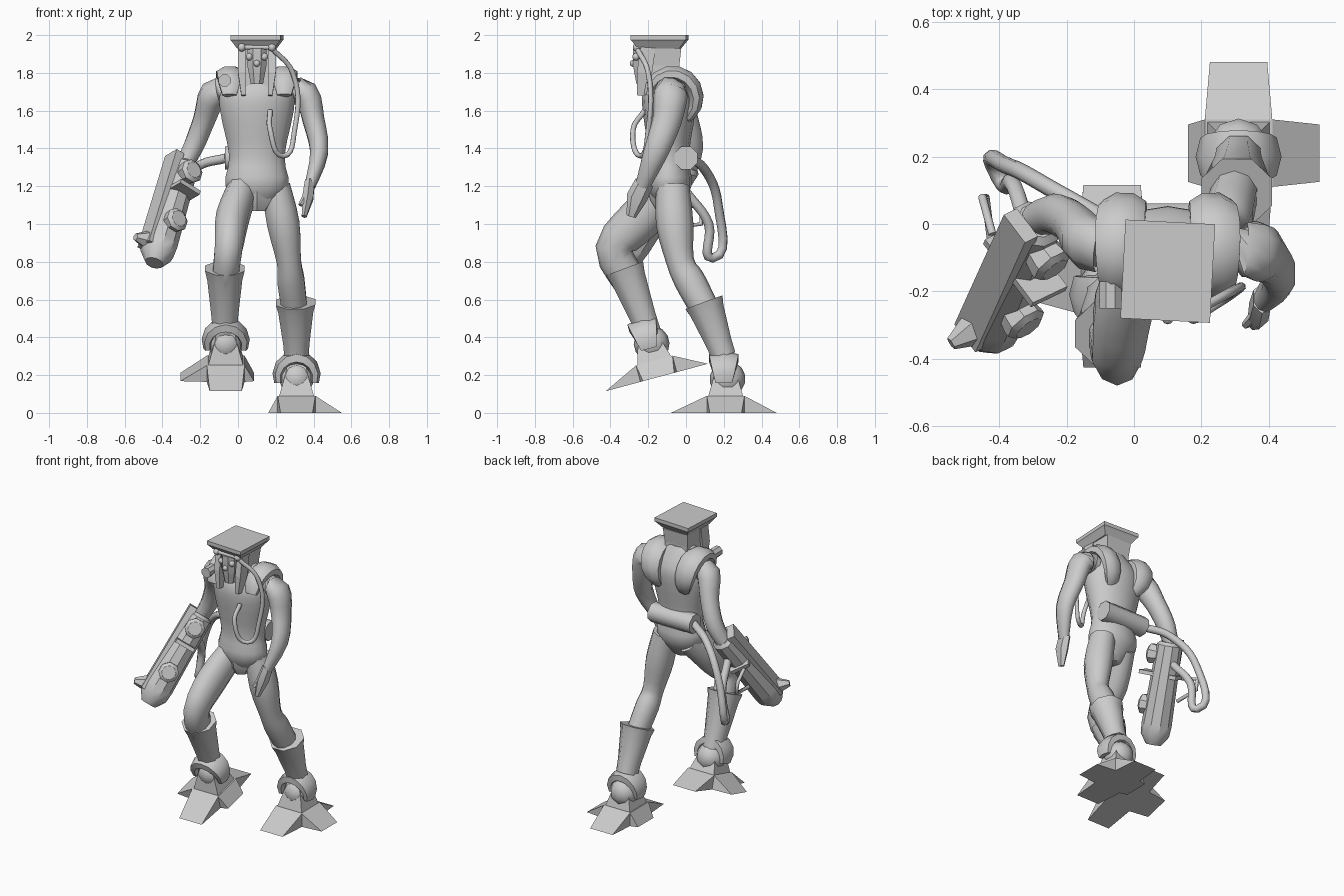
import bpy, bmesh, math
from mathutils import Vector, Matrix

cube = bpy.data.objects.get("Cube")
if cube:
    bpy.data.objects.remove(cube, do_unlink=True)

grey = bpy.data.materials.new("plain grey")
grey.use_nodes = True
grey.diffuse_color = (.6, .6, .6, 1)
grey.node_tree.nodes["Principled BSDF"].inputs["Base Color"].default_value = grey.diffuse_color
identity = Matrix.Identity(4)
across, forward = Vector((1, 0, 0)), Vector((0, 1, 0))
middle = .1  # x of the spine


def finish(name, bm, place=identity, sharp_angle=0):
    bm.transform(place)
    bmesh.ops.recalc_face_normals(bm, faces=bm.faces)
    mesh = bpy.data.meshes.new(name)
    bm.to_mesh(mesh)
    bm.free()
    mesh.materials.append(grey)
    part = bpy.data.objects.new(name, mesh)
    bpy.context.collection.objects.link(part)
    if sharp_angle:
        bpy.ops.object.select_all(action='DESELECT')
        part.select_set(True)
        bpy.context.view_layer.objects.active = part
        bpy.ops.object.shade_smooth_by_angle(angle=math.radians(sharp_angle))


def spline(rows, steps=3):
    """Smoothly fill in rings between the given ones."""
    rows = [Vector(row) for row in rows]
    last = len(rows) - 1
    filled = []
    for i in range(last):
        before, start, end, after = rows[max(i - 1, 0)], rows[i], rows[i + 1], rows[min(i + 2, last)]
        for k in range(steps):
            t = k / steps
            bend = before * 2 - start * 5 + end * 4 - after
            twist = start * 3 - before - end * 3 + after
            filled.append(start + ((end - before) * t + bend * t * t + twist * t ** 3) / 2)
    return filled + rows[last:]


def loft(name, rows, sides=10, depth=1, axis=across, place=identity, sharp_angle=0):
    """Skin rings (x, y, z, radius along axis); depth scales the other radius."""
    bm = bmesh.new()
    centres = [Vector(row[:3]) for row in rows]
    corner = 1 / math.cos(math.pi / sides) if sides == 4 else 1
    rings = []
    for i, row in enumerate(rows):
        along = (centres[min(i + 1, len(rows) - 1)] - centres[max(i - 1, 0)]).normalized()
        u = (axis - along * axis.dot(along)).normalized()
        v = along.cross(u) * depth
        angles = [(k + .5) * math.tau / sides for k in range(sides)]
        rings.append([bm.verts.new(centres[i] + (u * math.cos(a) + v * math.sin(a)) * row[3] * corner)
                      for a in angles])
    for ring, following in zip(rings, rings[1:]):
        for k in range(sides):
            j = (k + 1) % sides
            bm.faces.new((ring[k], ring[j], following[j], following[k]))
    bm.faces.new(rings[0])
    bm.faces.new(rings[-1])
    finish(name, bm, place, sharp_angle)


def limb(name, joints, depth=1):
    loft(name, spline(joints), depth=depth, sharp_angle=50)


def column(name, profile, y, **options):
    """Upright loft on the spine from (height, half width) pairs."""
    loft(name, [(middle, y, z, r) for z, r in profile], **options)


def box(name, centre, size, place):
    bm = bmesh.new()
    bmesh.ops.create_cube(bm, size=1, matrix=Matrix.Translation(centre) @ Matrix.Diagonal((*size, 1)))
    finish(name, bm, place)


def ball(name, centre, radius, place=identity):
    bm = bmesh.new()
    bmesh.ops.create_uvsphere(bm, u_segments=10, v_segments=7, radius=radius,
                              matrix=Matrix.Translation(centre))
    finish(name, bm, place, 50)


def hose(name, points, radius, kind='AUTO'):
    curve = bpy.data.curves.new(name, 'CURVE')
    curve.dimensions = '3D'
    curve.bevel_depth, curve.bevel_resolution, curve.resolution_u = radius, 2, 6
    curve.use_fill_caps = True
    path = curve.splines.new('BEZIER').bezier_points
    path.add(len(points) - 1)
    for knot, point in zip(path, points):
        knot.co = point
        knot.handle_left_type = knot.handle_right_type = kind
    curve.materials.append(grey)
    bpy.context.collection.objects.link(bpy.data.objects.new(name, curve))


# Torso and crotch plate
torso = spline([(1.07, .05), (1.2, .17), (1.36, .15), (1.6, .2), (1.71, .19), (1.83, .09)])
column("torso", torso, -.09, sides=14, depth=.7, sharp_angle=50)
column("crotch_plate", [(1.07, .05), (1.13, .09), (1.2, .1)], -.11, sides=6, depth=.9, sharp_angle=30)

# Head with a flared flat cap
column("head", [(1.72, .085), (1.84, .085), (1.93, .095)], -.12, sides=4)
column("face", [(1.74, .035), (1.79, .045), (1.84, .055), (1.93, .055)], -.23, sides=8, sharp_angle=30)
ball("nose", (middle, -.28, 1.85), .018)
loft("cap", [(0, 0, z, r) for z, r in ((1.93, .1), (1.965, .125), (1.975, .133), (2, .133))], sides=4, depth=1.1,
     place=Matrix.Translation((middle, -.14, 0)) @ Matrix.Rotation(math.radians(-3), 4, 'Z'))
hose("goggle_bar", [(middle + s * .08, -.26, 1.935) for s in (-1, 1)], .012, 'VECTOR')

# Paired parts of the head and shoulders, mirrored about the spine
for side, s in (("left", 1), ("right", -1)):
    collar = []
    for i in range(11):
        t = i / 10
        a = math.pi * (.05 + 1.3 * t)
        collar.append((middle + s * (.145 - .07 * t ** 4), -.075 - .13 * math.cos(a), 1.66 + .135 * math.sin(a),
                       .04 + .04 * math.sin(math.pi * t) ** .7 - .02 * t ** 4))
    loft(side + "_collar", collar, sides=8, depth=.6, sharp_angle=40)
    loft(side + "_face_guard", [(middle + s * .08, -.2, 1.94, .02), (middle + s * .08, -.22, 1.8, .02),
                                (middle + s * .07, -.235, 1.68, .012)], sides=4, depth=2)
    ball(side + "_eye", (middle + s * .04, -.265, 1.885), .02)
    ball(side + "_goggle_end", (middle + s * .08, -.26, 1.935), .022)
loft("shoulder_lamp", [(-.07, y, 1.76, .035) for y in (-.25, -.17)], sides=8, sharp_angle=30)

# Cable looping over the left chest
hose("chest_cable", [(.18, -.26, 1.93), (.29, -.2, 1.8), (.3, -.2, 1.5), (.24, -.24, 1.36),
                     (.17, -.28, 1.5), (.17, -.22, 1.6)], .014)

# Arms and the free hand
limb("left_arm", [(.26, -.07, 1.7, .06), (.36, -.08, 1.69, .07), (.4, -.1, 1.55, .06),
                  (.43, -.16, 1.38, .05), (.38, -.23, 1.2, .03)], 1.3)
limb("right_arm", [(-.05, -.07, 1.7, .06), (-.13, -.06, 1.69, .075), (-.18, 0, 1.55, .06),
                   (-.24, .03, 1.4, .055), (-.32, 0, 1.25, .04)], 1.1)
loft("left_hand", [(.38, -.22, 1.22, .03), (.37, -.26, 1.14, .033), (.35, -.29, 1.04, .015)], sides=6, depth=1.7,
     sharp_angle=30)
loft("left_thumb", [(.37, -.26, 1.17, .02), (.33, -.3, 1.1, .012)], sides=6, sharp_angle=30)

# Legs above the boots
limb("left_leg", [(.2, -.07, 1.2, .08), (.24, -.06, 1, .09), (.27, -.03, .8, .067), (.28, .02, .7, .075),
                  (.3, .1, .55, .07)], 1.1)
limb("right_leg", [(.03, -.08, 1.2, .08), (-.03, -.24, 1.03, .09), (-.05, -.38, .87, .077),
                   (-.07, -.3, .7, .07)], 1.3)


def foot(side, s, place):
    # Four wedge toes around a raised square platform
    bm = bmesh.new()
    top = [bm.verts.new((s * x * .1, y * .1, .09)) for x, y in ((-1, -1), (1, -1), (1, 1), (-1, 1))]
    low = [bm.verts.new((corner.co.x, corner.co.y, 0)) for corner in top]
    sole = []
    for k, (dx, dy, reach) in enumerate(((0, -1, .29), (1, 0, .24), (0, 1, .27), (-1, 0, .15))):
        j = (k + 1) % 4
        tip = [bm.verts.new((s * (dx * reach - e * dy * .085), dy * reach + e * dx * .085, 0)) for e in (-1, 1)]
        bm.faces.new((top[k], tip[0], tip[1], top[j]))
        bm.faces.new((top[k], low[k], tip[0]))
        bm.faces.new((top[j], tip[1], low[j]))
        sole += [low[k], *tip]
    bm.faces.new(sole)
    bm.faces.new(top)
    finish(side + "_foot", bm, place)
    loft(side + "_ankle", [(0, 0, .08, .095), (0, 0, .2, .06), (0, 0, .3, .04)], sides=4, place=place)
    ball(side + "_heel_ball", (0, .01, .18), .095, place)
    # Arched guard over the ankle
    arch = [math.pi * (i / 8 * 1.2 - .1) for i in range(9)]
    loft(side + "_ankle_guard", [(.1 * math.cos(a), -.01, .19 + .1 * math.sin(a), .06 + .03 * math.sin(a))
                                 for a in arch], sides=6, depth=.45, axis=forward, place=place, sharp_angle=35)


def boot(side, rim, ankle):
    rim, ankle = Vector(rim), Vector(ankle)
    loft(side + "_boot", [(*rim.lerp(ankle, t), r) for t, r in ((0, .113), (.15, .1), (.75, .075), (1, .07))],
         sides=8, sharp_angle=50)


foot("left", 1, Matrix.Translation((.31, .21, 0)))
foot("right", -1, Matrix.Translation((-.065, -.145, .19)) @ Matrix.Rotation(math.radians(15), 4, 'X'))
boot("left", (.305, .095, .585), (.31, .2, .3))
boot("right", (-.07, -.325, .765), (-.07, -.195, .42))

# Waist canister and supply hose
loft("canister", [(x, 0, 1.35, .066) for x in (-.07, .25)], sides=8, axis=forward, sharp_angle=50)
hose("supply_hose", [(-.06, 0, 1.35), (-.22, .09, 1.3), (-.37, .17, 1.1), (-.4, .14, .82), (-.36, .12, 1),
                     (-.32, 0, 1.17)], .025)

# Held launcher: local x to the knobs, y to the top plate, z along the barrel
breech, muzzle = Vector((-.29, 0, 1.3)), Vector((-.43, -.31, .84))
along = (muzzle - breech).normalized()
knob_way = Vector((.6, -.6, .5))
knob_way = (knob_way - along * knob_way.dot(along)).normalized()
axes = Matrix((knob_way, along.cross(knob_way), along)).transposed()
launcher = Matrix.Translation(breech) @ axes.to_4x4()
loft("launcher_barrel", [(0, 0, z, r) for z, r in ((-.02, .06), (0, .08), (.5, .095), (.57, .09), (.63, .05))],
     place=launcher, sharp_angle=35)
loft("launcher_plate", [(0, .07, z, .055) for z in (-.04, .56)], sides=4, depth=.45, place=launcher)
loft("launcher_spur", [(0, .06, .52, .06), (0, .15, .55, .02)], sides=6, place=launcher)
box("launcher_band", (.025, 0, .19), (.25, .13, .025), launcher)
for name, z in (("upper", .07), ("lower", .39)):
    loft(name + "_knob", [(x, 0, z, r) for x, r in ((.02, .05), (.1, .065), (.115, .065), (.13, .045))],
         sides=8, axis=forward, place=launcher, sharp_angle=30)
hose("launcher_handle", [(-.42, -.03, 1.12), (-.45, .08, 1.08), (-.44, .08, 1), (-.42, -.08, .98)], .012, 'VECTOR')
